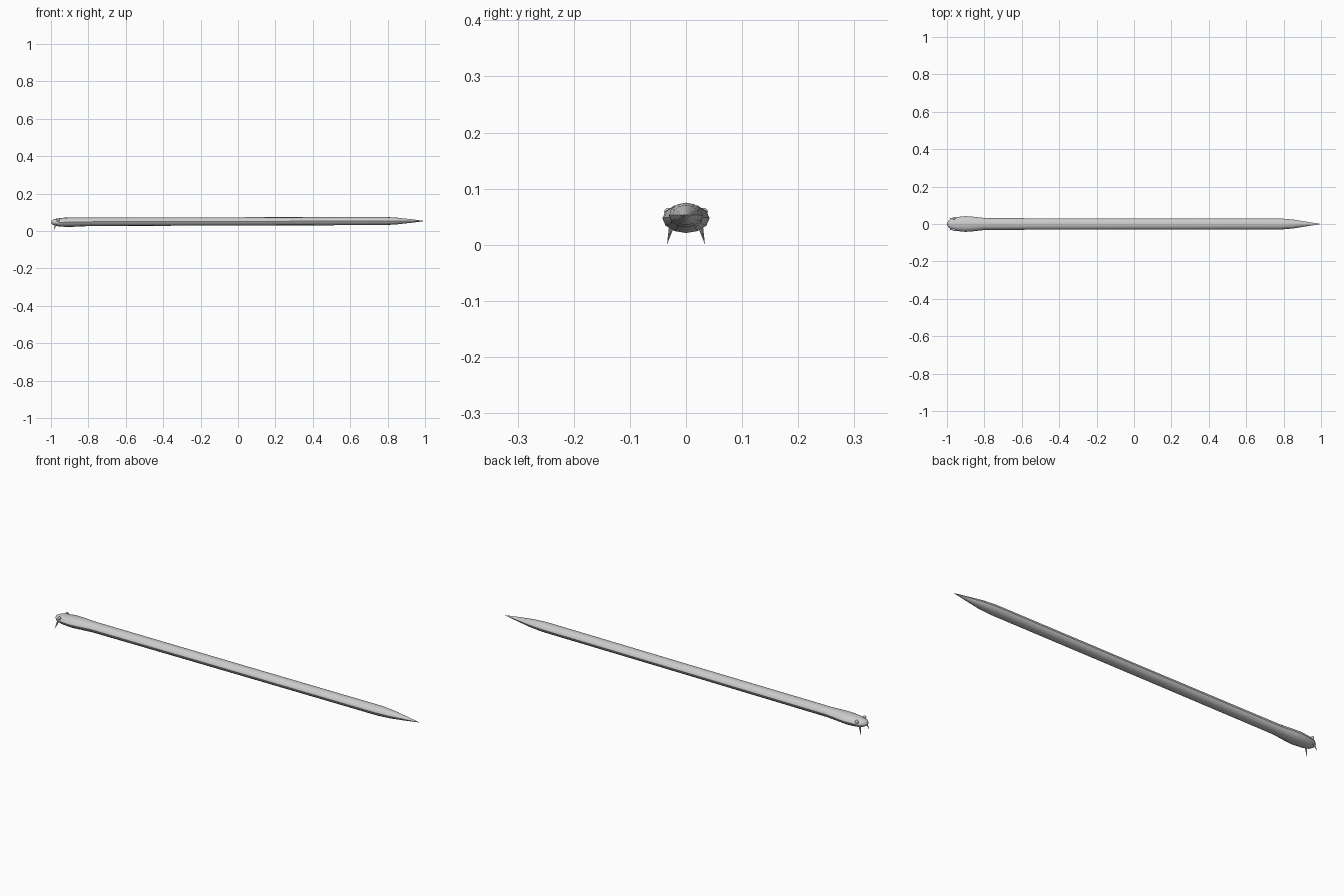
import bpy, bmesh, math
from mathutils import Vector

if "Cube" in bpy.data.objects:
    bpy.data.objects.remove(bpy.data.objects["Cube"])

SIDES = 12


def finish(bm, name):
    bmesh.ops.recalc_face_normals(bm, faces=bm.faces)
    me = bpy.data.meshes.new(name)
    bm.to_mesh(me)
    bm.free()
    ob = bpy.data.objects.new(name, me)
    bpy.context.collection.objects.link(ob)
    return ob


# Snake body with head and tail: x, half width, half height, centre z
sections = [
    (-0.995, 0.014, 0.010, 0.046),
    (-0.98, 0.028, 0.018, 0.046),
    (-0.95, 0.037, 0.023, 0.046),
    (-0.90, 0.042, 0.026, 0.047),
    (-0.86, 0.039, 0.025, 0.048),
    (-0.79, 0.031, 0.023, 0.049),
    (0.0, 0.030, 0.022, 0.051),
    (0.78, 0.030, 0.022, 0.053),
    (0.85, 0.024, 0.018, 0.053),
    (0.93, 0.011, 0.009, 0.053),
]
bm = bmesh.new()
rings = []
for x, w, h, z in sections:
    angles = [2 * math.pi * i / SIDES for i in range(SIDES)]
    rings.append([bm.verts.new((x, w * math.cos(a), z + h * math.sin(a))) for a in angles])
for a, b in zip(rings, rings[1:]):
    for i in range(SIDES):
        j = (i + 1) % SIDES
        bm.faces.new((a[i], a[j], b[j], b[i]))
for ring, tip in ((rings[0], (-1.0, 0, 0.046)), (rings[-1], (1.0, 0, 0.053))):
    t = bm.verts.new(tip)
    for i in range(SIDES):
        bm.faces.new((ring[i], ring[(i + 1) % SIDES], t))
body = finish(bm, "snake_body")
bpy.context.view_layer.objects.active = body
body.select_set(True)
bpy.ops.object.shade_smooth_by_angle(angle=math.radians(35))

for side, label in ((1, "left"), (-1, "right")):
    # Eyes
    bm = bmesh.new()
    bmesh.ops.create_uvsphere(bm, u_segments=10, v_segments=6, radius=0.008)
    eye = finish(bm, "eye_" + label)
    eye.location = (-0.962, side * 0.031, 0.058)
    # Fangs
    top = Vector((-0.974, side * 0.025, 0.036))
    tip = Vector((-0.986, side * 0.034, 0.0))
    bm = bmesh.new()
    bmesh.ops.create_cone(bm, cap_ends=True, segments=8, radius1=0.005, radius2=0.0,
                          depth=(tip - top).length)
    fang = finish(bm, "fang_" + label)
    fang.location = (top + tip) / 2
    fang.rotation_euler = (tip - top).to_track_quat('Z', 'Y').to_euler()
